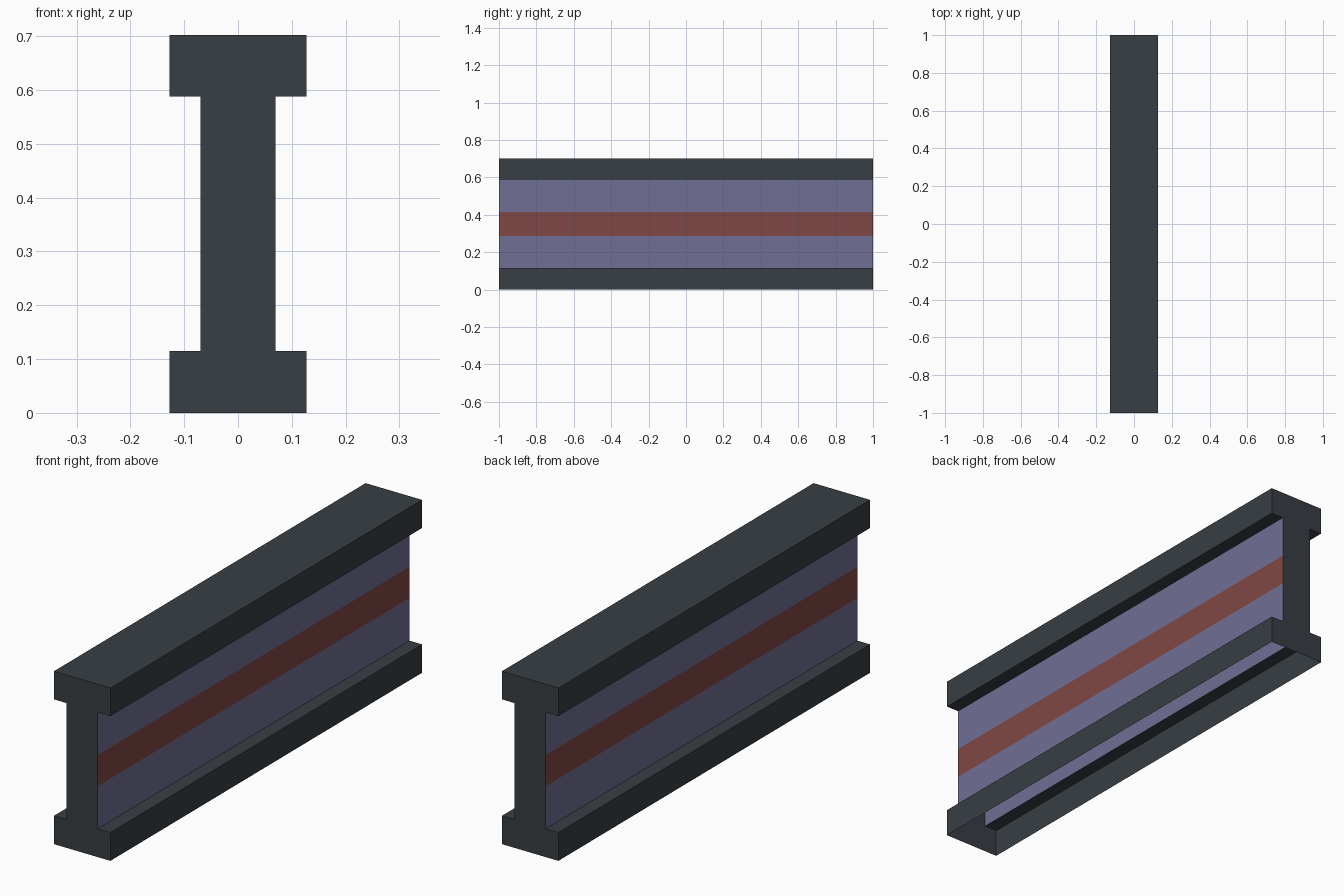
import bpy
import bmesh

if "Cube" in bpy.data.objects:
    bpy.data.objects.remove(bpy.data.objects["Cube"])


def lin(c):
    c /= 255
    return c / 12.92 if c <= 0.04045 else ((c + 0.055) / 1.055) ** 2.4


def material(name, r, g, b):
    m = bpy.data.materials.new(name)
    m.diffuse_color = (lin(r), lin(g), lin(b), 1)
    m.use_nodes = True
    m.node_tree.nodes["Principled BSDF"].inputs["Base Color"].default_value = m.diffuse_color
    return m


materials = [material("dark_steel", 56, 62, 68),
             material("violet_web", 112, 112, 149),
             material("red_stripe", 128, 72, 70)]

FLANGE, WEB, HEIGHT = 0.127, 0.07, 0.702
LOW, HIGH = 0.115, 0.588
STRIPE_LOW, STRIPE_HIGH = 0.288, 0.415

# right half of the profile, bottom to top, then mirrored to the left
right = [(FLANGE, 0), (FLANGE, LOW), (WEB, LOW), (WEB, STRIPE_LOW),
         (WEB, STRIPE_HIGH), (WEB, HIGH), (FLANGE, HIGH), (FLANGE, HEIGHT)]
profile = right + [(-x, z) for x, z in reversed(right)]

# hollow beam shell: sides, top and end caps, with an open underside
bm = bmesh.new()
front = [bm.verts.new((x, -1, z)) for x, z in profile]
back = [bm.verts.new((x, 1, z)) for x, z in profile]
for i in range(len(profile) - 1):
    bm.faces.new((front[i], back[i], back[i + 1], front[i + 1]))
bm.faces.new(front)
bm.faces.new(list(reversed(back)))

# colour the web sides by height
bm.normal_update()
for f in bm.faces:
    c = f.calc_center_median()
    if abs(f.normal.x) > 0.9 and LOW < c.z < HIGH:
        f.material_index = 2 if STRIPE_LOW < c.z < STRIPE_HIGH else 1

mesh = bpy.data.meshes.new("beam")
bm.to_mesh(mesh)
bm.free()
for m in materials:
    mesh.materials.append(m)
beam = bpy.data.objects.new("beam", mesh)
bpy.context.collection.objects.link(beam)
